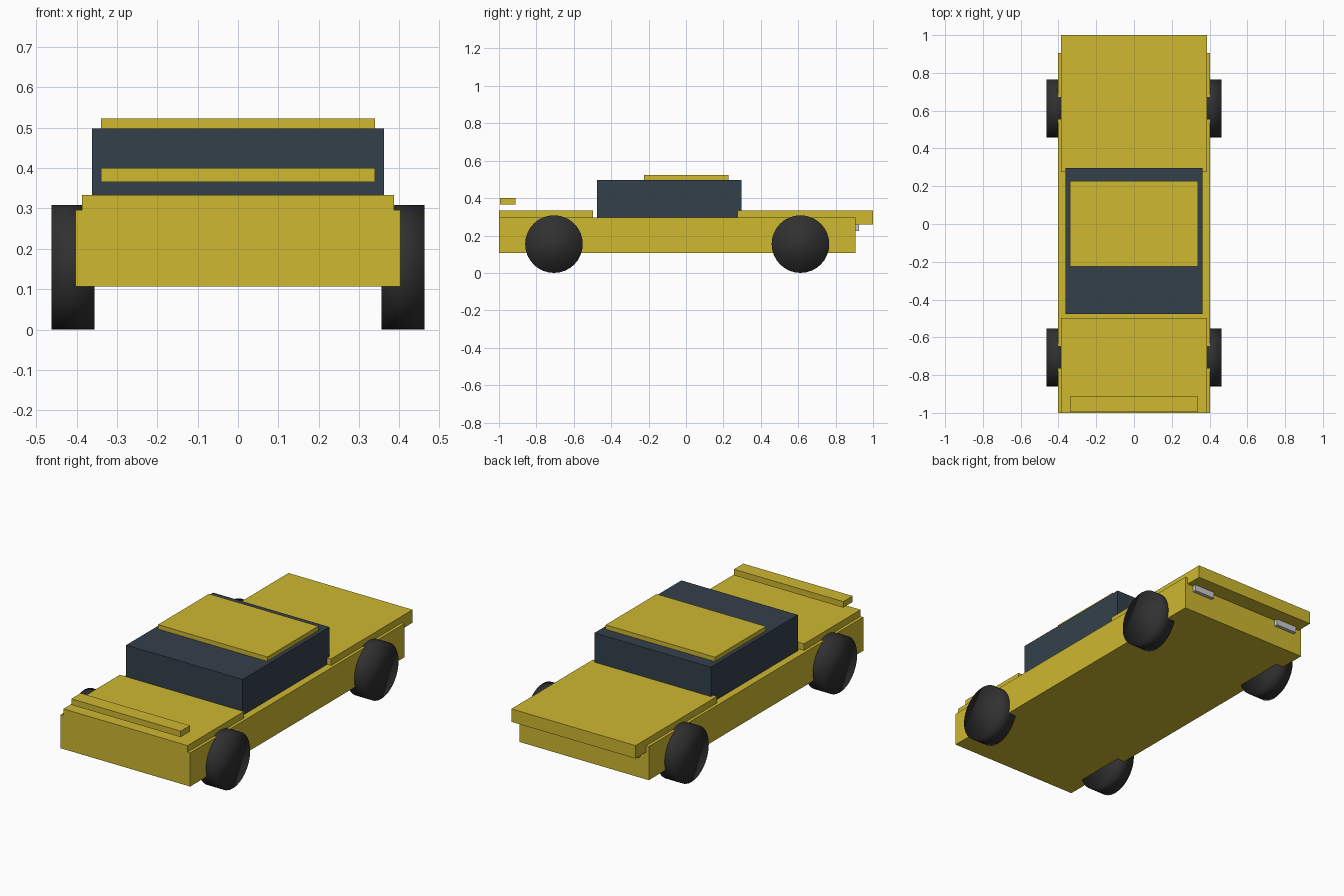
import bpy, math

if "Cube" in bpy.data.objects:
    bpy.data.objects.remove(bpy.data.objects["Cube"])


def material(name, rgb):
    m = bpy.data.materials.new(name)
    m.diffuse_color = (*rgb, 1)
    m.use_nodes = True
    m.node_tree.nodes["Principled BSDF"].inputs["Base Color"].default_value = m.diffuse_color
    return m


yellow = material("yellow_paint", (0.62, 0.48, 0.03))
glass = material("dark_glass", (0.034, 0.051, 0.07))
rubber = material("black_rubber", (0.03, 0.03, 0.03))


def box(name, x, y, z, mat=None):
    """Axis-aligned box from (min, max) ranges."""
    ranges = (x, y, z)
    bpy.ops.mesh.primitive_cube_add(size=1, location=[(a + b) / 2 for a, b in ranges])
    o = bpy.context.object
    o.name = name
    o.scale = [b - a for a, b in ranges]
    bpy.ops.object.transform_apply(location=False, rotation=False, scale=True)
    if mat:
        o.data.materials.append(mat)
    return o


# Body and the panels on top of it
box("body", (-0.403, 0.403), (-1.0, 0.906), (0.107, 0.296), yellow)
box("front_deck", (-0.386, 0.386), (-1.0, -0.498), (0.296, 0.333), yellow)
box("rear_deck", (-0.386, 0.386), (0.275, 1.0), (0.26, 0.333), yellow)

# Cabin, roof and the raised bar at the front end
box("cabin", (-0.362, 0.362), (-0.476, 0.296), (0.296, 0.498), glass)
box("roof", (-0.34, 0.34), (-0.225, 0.228), (0.498, 0.523), yellow)
box("raised_bar", (-0.34, 0.34), (-0.995, -0.912), (0.366, 0.4), yellow)

for side, s in (("right", 1), ("left", -1)):
    # Small lamps tucked under the rear overhang
    box(side + "_lamp", sorted((s * 0.22, s * 0.35)), (0.9, 0.926), (0.225, 0.262))

    # Wheels, smooth all over
    for end, y in (("front", -0.706), ("rear", 0.612)):
        bpy.ops.mesh.primitive_cylinder_add(
            vertices=32, radius=0.154, depth=0.107,
            location=(s * 0.409, y, 0.154), rotation=(0, math.pi / 2, 0))
        wheel = bpy.context.object
        wheel.name = f"{end}_{side}_wheel"
        wheel.data.materials.append(rubber)
        bpy.ops.object.shade_smooth()
